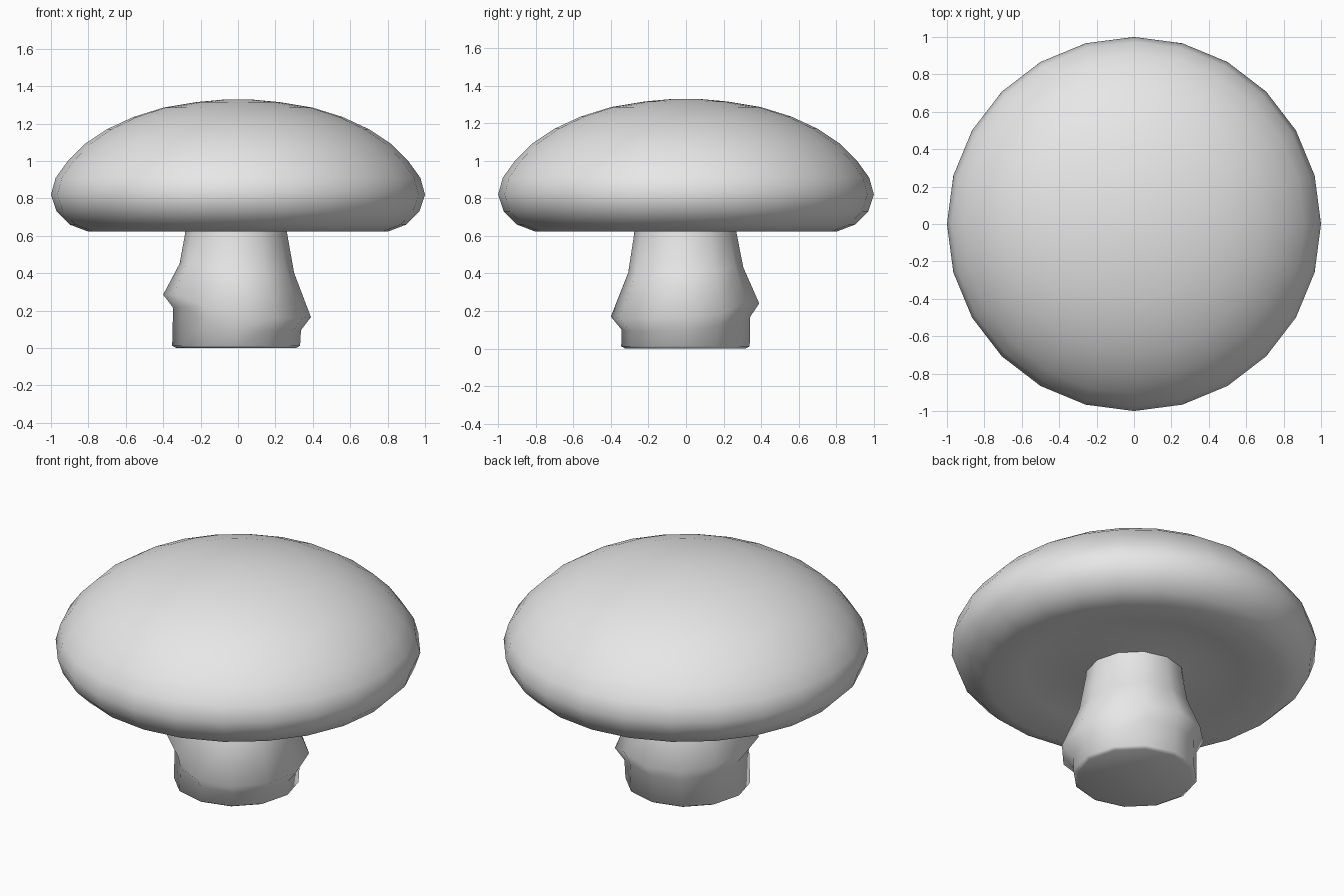
import bpy
import bmesh
import math

cube = bpy.data.objects.get("Cube")
if cube:
    bpy.data.objects.remove(cube, do_unlink=True)

# One plain material
grey = bpy.data.materials.new("light grey")
grey.use_nodes = True
grey.diffuse_color = (0.8, 0.8, 0.8, 1)
grey.node_tree.nodes["Principled BSDF"].inputs["Base Color"].default_value = (0.8, 0.8, 0.8, 1)


def skin_rings(name, rings, close_start, close_end, angle):
    """Bridge equal-sized rings of points; optionally cap either end."""
    bm = bmesh.new()
    loops = [[bm.verts.new(p) for p in ring] for ring in rings]
    n = len(loops[0])
    for a, b in zip(loops, loops[1:]):
        for i in range(n):
            j = (i + 1) % n
            bm.faces.new((a[i], a[j], b[j], b[i]))
    if close_start:
        bm.faces.new(loops[0])
    if close_end:
        bm.faces.new(loops[-1])
    bmesh.ops.recalc_face_normals(bm, faces=bm.faces)
    mesh = bpy.data.meshes.new(name)
    bm.to_mesh(mesh)
    bm.free()
    mesh.materials.append(grey)
    obj = bpy.data.objects.new(name, mesh)
    bpy.context.collection.objects.link(obj)
    bpy.ops.object.select_all(action="DESELECT")
    obj.select_set(True)
    bpy.context.view_layer.objects.active = obj
    bpy.ops.object.shade_smooth_by_angle(angle=math.radians(angle))
    return obj


def ring(sides, radius, height, cx=0.0, cy=0.0):
    """Ring of points; radius and height are functions of the index."""
    pts = []
    for i in range(sides):
        a = 2 * math.pi * i / sides
        pts.append((cx + radius(i) * math.cos(a), cy + radius(i) * math.sin(a), height(i)))
    return pts


# Cap: shallow hollow underside, rounded rim, domed top
cap_profile = [
    (0.20, 0.64), (0.28, 0.645), (0.40, 0.665), (0.60, 0.65), (0.80, 0.622),
    (0.90, 0.66), (0.97, 0.73), (1.00, 0.82), (0.975, 0.91), (0.91, 1.00),
    (0.82, 1.09), (0.70, 1.17), (0.56, 1.235), (0.40, 1.285), (0.22, 1.315),
    (0.08, 1.328),
]
skin_rings("cap", [ring(24, lambda i, r=r: r, lambda i, z=z: z) for r, z in cap_profile],
           False, True, 80)

# Stem: uneven sagging collar around a tapering stalk, one value per side
collar_r = [0.39, 0.39, 0.37, 0.39, 0.385, 0.385, 0.40, 0.40, 0.36, 0.40, 0.41, 0.40]
collar_z = [0.165, 0.19, 0.25, 0.24, 0.24, 0.26, 0.285, 0.29, 0.22, 0.17, 0.16, 0.16]
SIDES = len(collar_r)


def even(r, z):
    return ring(SIDES, lambda i: r, lambda i: z, -0.01, -0.003)


stem_rings = [
    even(0.32, 0.0),
    even(0.342, 0.012),
    ring(SIDES, lambda i: 0.342, lambda i: collar_z[i] - 0.07, -0.005, 0.0),
    ring(SIDES, lambda i: collar_r[i], lambda i: collar_z[i]),
    ring(SIDES, lambda i: 0.305 + 0.25 * (collar_r[i] - 0.39),
         lambda i: 0.42 + 0.4 * (collar_z[i] - 0.21), -0.005, 0.0),
    even(0.273, 0.61),
    even(0.268, 0.67),
]
skin_rings("stem", stem_rings, True, True, 80)
